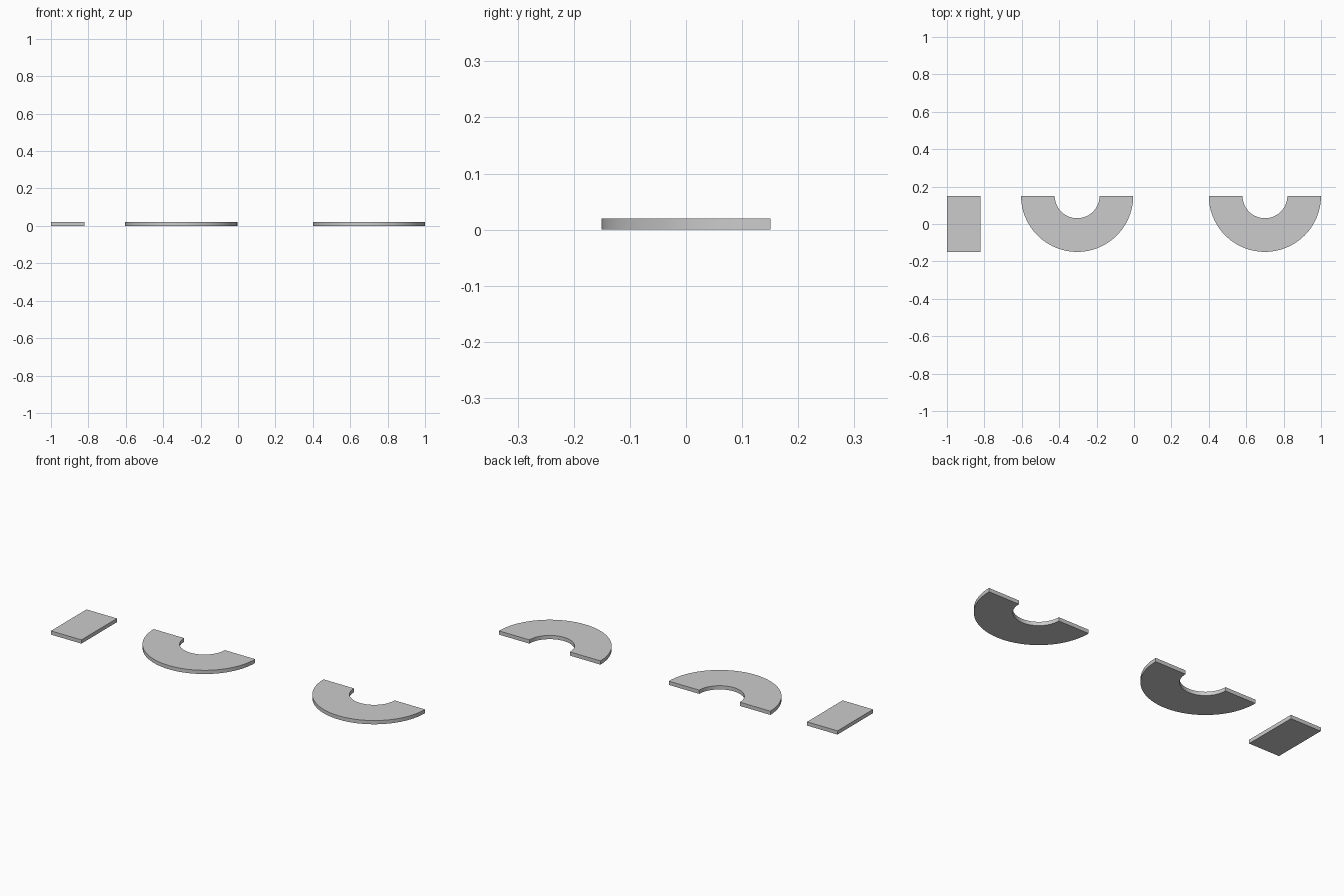
import bpy, bmesh
from math import pi, cos, sin, radians

if "Cube" in bpy.data.objects:
    bpy.data.objects.remove(bpy.data.objects["Cube"])

THICK = 0.02
SEGS = 48


def plate(name, outline, loc):
    """Solid plate from a closed strip of (outer, inner) point pairs."""
    bm = bmesh.new()
    rows = [[bm.verts.new((x, y, z)) for (x, y) in pair for z in (0, THICK)]
            for pair in outline]
    bm.faces.new(rows[0])
    bm.faces.new(rows[-1])
    for f in bm.faces:
        bm.faces.remove(f)
    order = (0, 1, 3, 2)  # outer low, outer high, inner high, inner low
    loops = [[r[i] for i in order] for r in rows]
    for a, b in zip(loops, loops[1:]):
        for i in range(4):
            j = (i + 1) % 4
            bm.faces.new((a[i], a[j], b[j], b[i]))
    bm.faces.new(loops[0])
    bm.faces.new(loops[-1])
    bmesh.ops.recalc_face_normals(bm, faces=bm.faces)
    mesh = bpy.data.meshes.new(name)
    bm.to_mesh(mesh)
    bm.free()
    ob = bpy.data.objects.new(name, mesh)
    ob.location = loc
    bpy.context.collection.objects.link(ob)
    bpy.ops.object.select_all(action='DESELECT')
    ob.select_set(True)
    bpy.context.view_layer.objects.active = ob
    bpy.ops.object.shade_smooth_by_angle(angle=radians(30))
    return ob


# Half-ring outline, open side towards +y
angles = [pi + pi * i / SEGS for i in range(SEGS + 1)]
half_ring = [((0.30 * cos(a), 0.30 * sin(a)), (0.12 * cos(a), 0.12 * sin(a)))
             for a in angles]

# Two curved plates
plate("curved_plate_middle", half_ring, (-0.304, 0.151, 0))
plate("curved_plate_right", half_ring, (0.70, 0.151, 0))

# Straight plate
straight = [((-0.09, -0.15), (0.09, -0.15)), ((-0.09, 0.15), (0.09, 0.15))]
plate("straight_plate", straight, (-0.91, -0.001, 0))
